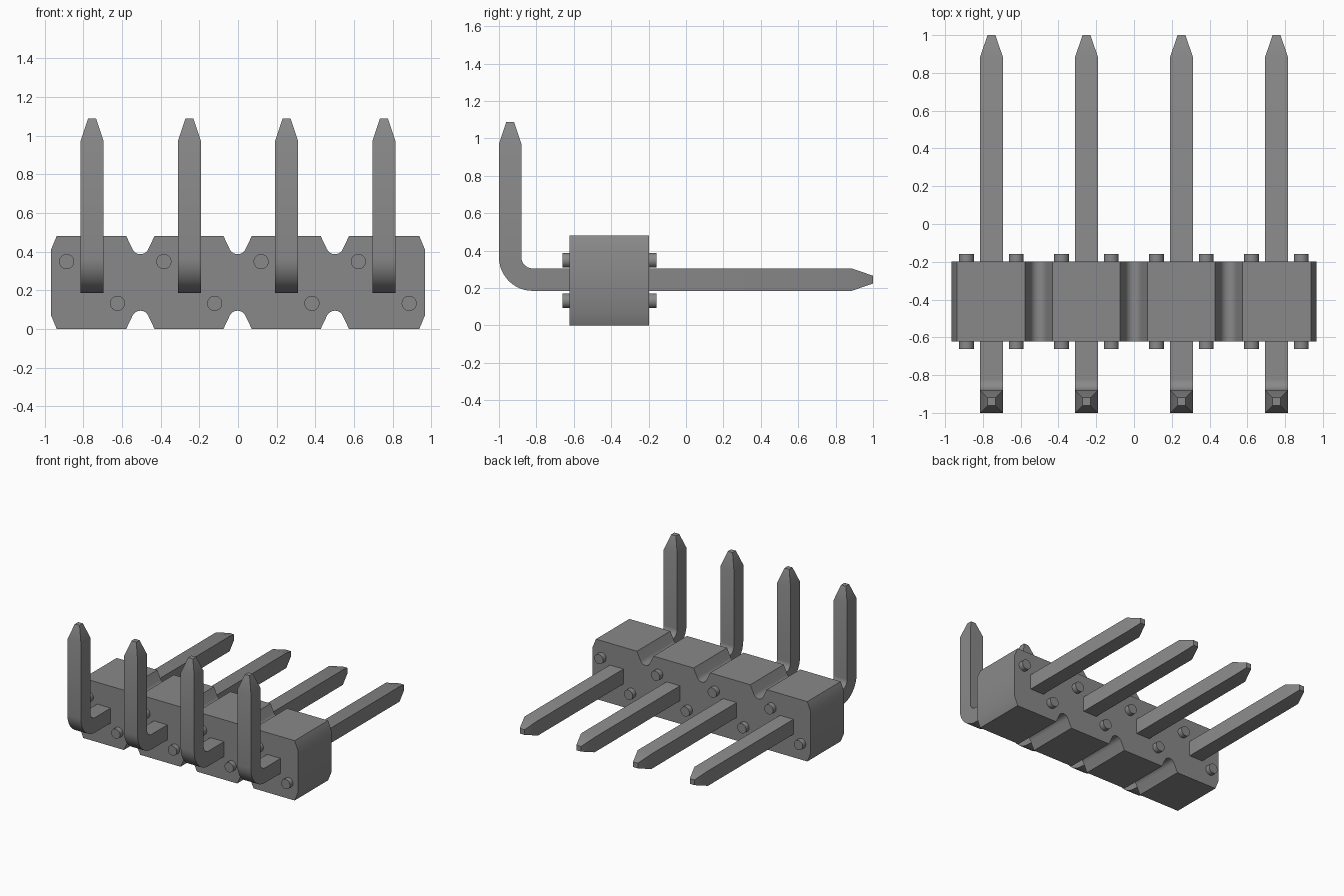
import bpy, bmesh, math
from mathutils import Vector

cube = bpy.data.objects.get("Cube")
if cube:
    bpy.data.objects.remove(cube, do_unlink=True)

PITCH = 0.503
FRONT, BACK = -0.622, -0.198      # housing faces along y
HEIGHT = 0.48

grey = bpy.data.materials.new("plain grey")
grey.use_nodes = True
COLOUR = (0.25, 0.25, 0.25, 1)
grey.diffuse_color = COLOUR
grey.node_tree.nodes["Principled BSDF"].inputs["Base Color"].default_value = COLOUR


def finish(name, bm):
    """Turn a bmesh into a grey object with sharp edges kept."""
    bmesh.ops.recalc_face_normals(bm, faces=bm.faces)
    mesh = bpy.data.meshes.new(name)
    bm.to_mesh(mesh)
    bm.free()
    mesh.materials.append(grey)
    obj = bpy.data.objects.new(name, mesh)
    bpy.context.collection.objects.link(obj)
    bpy.ops.object.select_all(action='DESELECT')
    obj.select_set(True)
    bpy.context.view_layer.objects.active = obj
    bpy.ops.object.shade_smooth_by_angle(angle=math.radians(30))
    return obj


# Housing: chamfered bar with round-bottomed notches between the pins
def top_edge():
    pts = [(-0.967, 0.41), (-0.938, HEIGHT)]
    r, depth, lean = 0.045, 0.094, math.radians(65)
    for k in (-1, 0, 1):
        cx = k * PITCH - 0.002
        pts.append((cx - 0.073, HEIGHT))
        for i in range(13):
            a = lean * (i / 6 - 1)
            pts.append((cx + r * math.sin(a), HEIGHT - depth + r * (1 - math.cos(a))))
        pts.append((cx + 0.073, HEIGHT))
    return pts + [(0.938, HEIGHT), (0.967, 0.41)]


upper = top_edge()
outline = upper + [(x, HEIGHT - z) for x, z in reversed(upper)]
bm = bmesh.new()
face = bm.faces.new([bm.verts.new((x, FRONT, z)) for x, z in outline])
extruded = bmesh.ops.extrude_face_region(bm, geom=[face])["geom"]
bmesh.ops.translate(bm, vec=(0, BACK - FRONT, 0),
                    verts=[v for v in extruded if isinstance(v, bmesh.types.BMVert)])
finish("housing", bm)


# Pin: square bar swept round a right-angle bend, tapered at both tips
def make_pin(name, cx):
    half, tip, r = 0.06, 0.021, 0.12
    by, bz = -0.82, 0.365
    path = [(-0.94, 1.087, 0, tip), (-0.94, 0.97, 0, half)]
    for i in range(13):
        a = math.pi / 2 * i / 12
        path.append((by - r * math.cos(a), bz - r * math.sin(a), a, half))
    path += [(0.885, 0.245, math.pi / 2, half), (1.0, 0.245, math.pi / 2, tip)]
    bm = bmesh.new()
    rings = []
    for y, z, a, h in path:
        out = Vector((0, -math.cos(a), -math.sin(a))) * h
        side = Vector((h, 0, 0))
        p = Vector((cx, y, z))
        rings.append([bm.verts.new(p + out * s + side * t)
                      for s, t in ((1, 1), (1, -1), (-1, -1), (-1, 1))])
    for a, b in zip(rings, rings[1:]):
        for i in range(4):
            j = (i + 1) % 4
            bm.faces.new((a[i], a[j], b[j], b[i]))
    bm.faces.new(rings[0])
    bm.faces.new(rings[-1])
    finish(name, bm)


# Standoff: short round peg on the front or back face
def make_peg(name, x, z, y0, y1):
    bm = bmesh.new()
    bmesh.ops.create_cone(bm, cap_ends=True, segments=32, radius1=0.039,
                          radius2=0.039, depth=y1 - y0)
    for v in bm.verts:
        v.co = Vector((x + v.co.x, (y0 + y1) / 2 + v.co.z, z + v.co.y))
    finish(name, bm)


for i in range(4):
    cx = (i - 1.5) * PITCH
    make_pin(f"pin_{i + 1}", cx)
    # Peg heights swap between the front and the back
    for side, x in (("right", cx - 0.132), ("left", cx + 0.131)):
        high = side == "right"
        make_peg(f"front_{side}_peg_{i + 1}", x, 0.348 if high else 0.132, -0.661, FRONT + 0.01)
        make_peg(f"back_{side}_peg_{i + 1}", x, 0.132 if high else 0.348, BACK - 0.01, -0.158)
